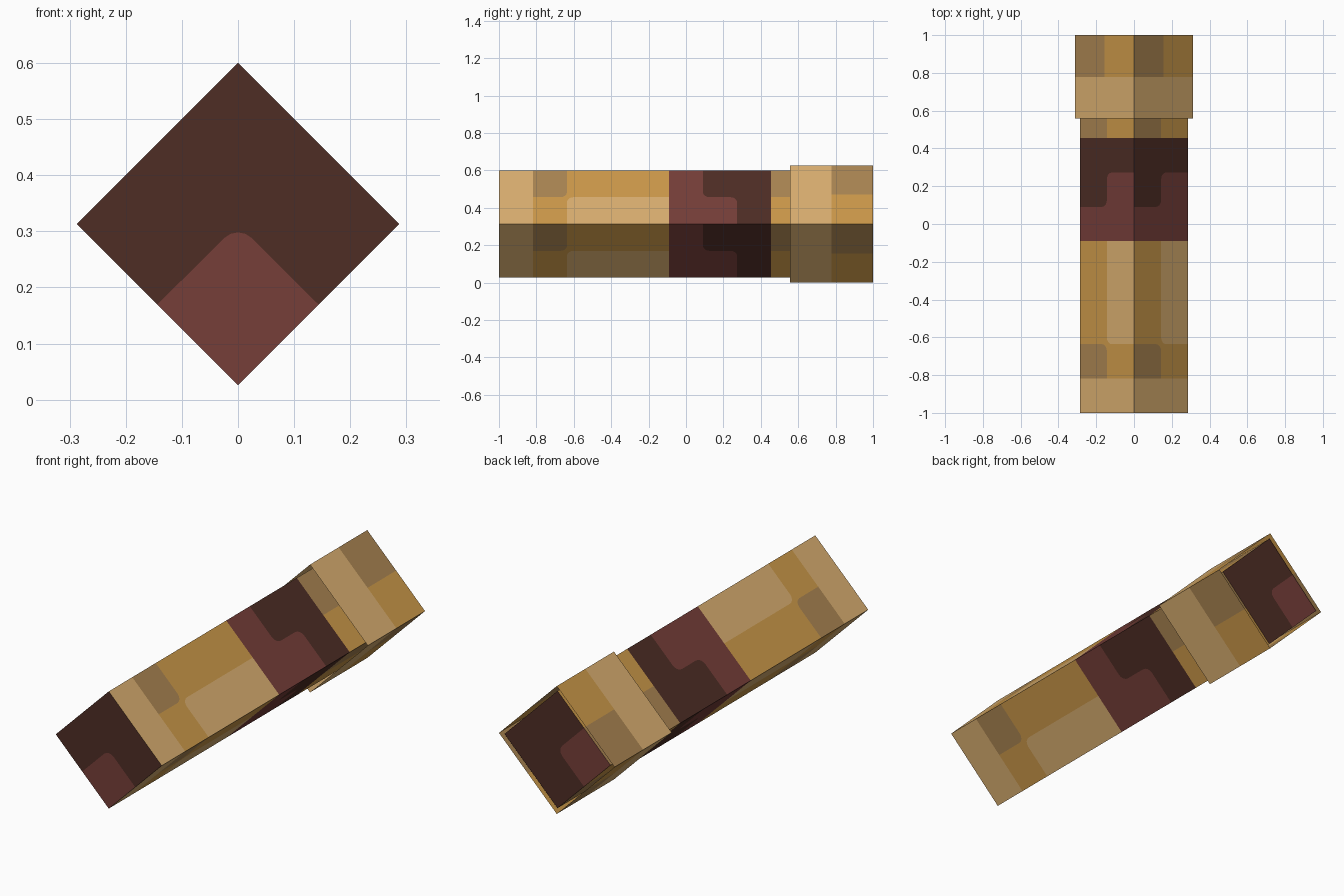
import bpy, bmesh, math
from mathutils import Vector

cube = bpy.data.objects.get("Cube")
if cube:
    bpy.data.objects.remove(cube, do_unlink=True)


def to_linear(c):
    return c / 12.92 if c <= 0.04045 else ((c + 0.055) / 1.055) ** 2.4


def material(name, hex_code):
    rgb = [to_linear(int(hex_code[i:i + 2], 16) / 255) for i in (0, 2, 4)]
    m = bpy.data.materials.new(name)
    m.use_nodes = True
    m.diffuse_color = (*rgb, 1)
    bsdf = m.node_tree.nodes["Principled BSDF"]
    bsdf.inputs["Base Color"].default_value = (*rgb, 1)
    bsdf.inputs["Roughness"].default_value = 0.9
    return m


LIGHT, OCHRE, GREY, RED, DARK = range(5)
MATERIALS = [material("light tan", "DAAF70"), material("ochre", "CC994A"),
             material("grey brown", "AA8552"), material("dull red", "763E39"),
             material("dark brown", "4E2D25")]

CENTRE = Vector((0, 0, 0.313))
RADIUS = 0.036            # rounding of the painted corners


def rounded(points):
    """Replace every point flagged with a third value by a small arc."""
    out = []
    for i, p in enumerate(points):
        v = Vector(p[:2])
        if len(p) < 3:
            out.append(v)
            continue
        a = (Vector(points[i - 1][:2]) - v).normalized() * RADIUS
        b = (Vector(points[(i + 1) % len(points)][:2]) - v).normalized() * RADIUS
        for s in range(5):
            t = math.pi / 2 * s / 4
            out.append(v + a * (1 - math.sin(t)) + b * (1 - math.cos(t)))
    return out


def box(a, b, u, v):
    return [(a, u), (b, u), (b, v), (a, v)]


def corners(r):
    """Top, right, bottom and left corner of the diamond cross-section."""
    return [Vector((0, 0, r)), Vector((r, 0, 0)), Vector((0, 0, -r)), Vector((-r, 0, 0))]


def add_face(bm, verts, colour):
    f = bm.faces.new([bm.verts.new(CENTRE + v) for v in verts])
    f.material_index = colour
    f.normal_update()
    if f.normal.dot(f.calc_center_median() - CENTRE) < 0:
        f.normal_flip()


def add_walls(bm, r, regions):
    """Lay the same painted pattern (y, across) on all four long sides."""
    c = corners(r)
    for k in range(4):
        across = (c[(k + 1) % 4] - c[k]).normalized()
        for colour, pts in regions:
            add_face(bm, [c[k] + across * p.y + Vector((0, p.x, 0)) for p in rounded(pts)], colour)


def add_cap(bm, r, y, k):
    """End face with a red quarter at corner k."""
    c = corners(r)
    side = r * math.sqrt(2)
    h = side / 2
    e1 = (c[(k + 1) % 4] - c[k]).normalized()
    e2 = (c[k - 1] - c[k]).normalized()
    red = [(0, 0), (h, 0), (h, h, 1), (0, h)]
    rest = [(h, 0), (side, 0), (side, side), (0, side), (0, h), (h, h, 1)]
    for colour, pts in ((RED, red), (DARK, rest)):
        add_face(bm, [c[k] + e1 * p.x + e2 * p.y + Vector((0, y, 0)) for p in rounded(pts)], colour)


def finish(bm, name):
    bmesh.ops.remove_doubles(bm, verts=bm.verts, dist=1e-5)
    mesh = bpy.data.meshes.new(name)
    bm.to_mesh(mesh)
    bm.free()
    for m in MATERIALS:
        mesh.materials.append(m)
    obj = bpy.data.objects.new(name, mesh)
    bpy.context.scene.collection.objects.link(obj)
    return obj


# Square handle bar, turned on its edge
BAR_R, END = 0.287, 0.994
w = BAR_R * math.sqrt(2)
h = w / 2
y = [-1 + 2 / 11 * i for i in range(12)]
bar_regions = [
    (LIGHT, box(y[0], y[1], 0, w)),
    (GREY, [(y[1], 0), (y[2], 0), (y[2], h, 1), (y[1], h)]),
    (OCHRE, [(y[1], h), (y[2], h, 1), (y[2], 0), (y[5], 0), (y[5], h),
             (y[2], h, 1), (y[2], w), (y[1], w)]),
    (LIGHT, [(y[2], h, 1), (y[5], h), (y[5], w), (y[2], w)]),
    (RED, [(y[5], 0), (y[6], 0), (y[6], h, 1), (y[7], h, 1), (y[7], w), (y[5], w)]),
    (DARK, [(y[6], 0), (y[8], 0), (y[8], w), (y[7], w), (y[7], h, 1), (y[6], h, 1)]),
    (GREY, box(y[8], END, 0, h)),
    (OCHRE, box(y[8], END, h, w)),
]
bm = bmesh.new()
add_walls(bm, BAR_R, bar_regions)
add_cap(bm, BAR_R, -1, 2)
add_cap(bm, BAR_R, END, 3)
finish(bm, "handle_bar")

# Thin open sleeve around the back end
SLEEVE_R = 0.313
w = SLEEVE_R * math.sqrt(2)
h = w / 2
sleeve_regions = [
    (LIGHT, box(1 - w, 1 - h, 0, w)),
    (GREY, box(1 - h, 1, 0, h)),
    (OCHRE, box(1 - h, 1, h, w)),
]
bm = bmesh.new()
add_walls(bm, SLEEVE_R, sleeve_regions)
finish(bm, "end_sleeve")
